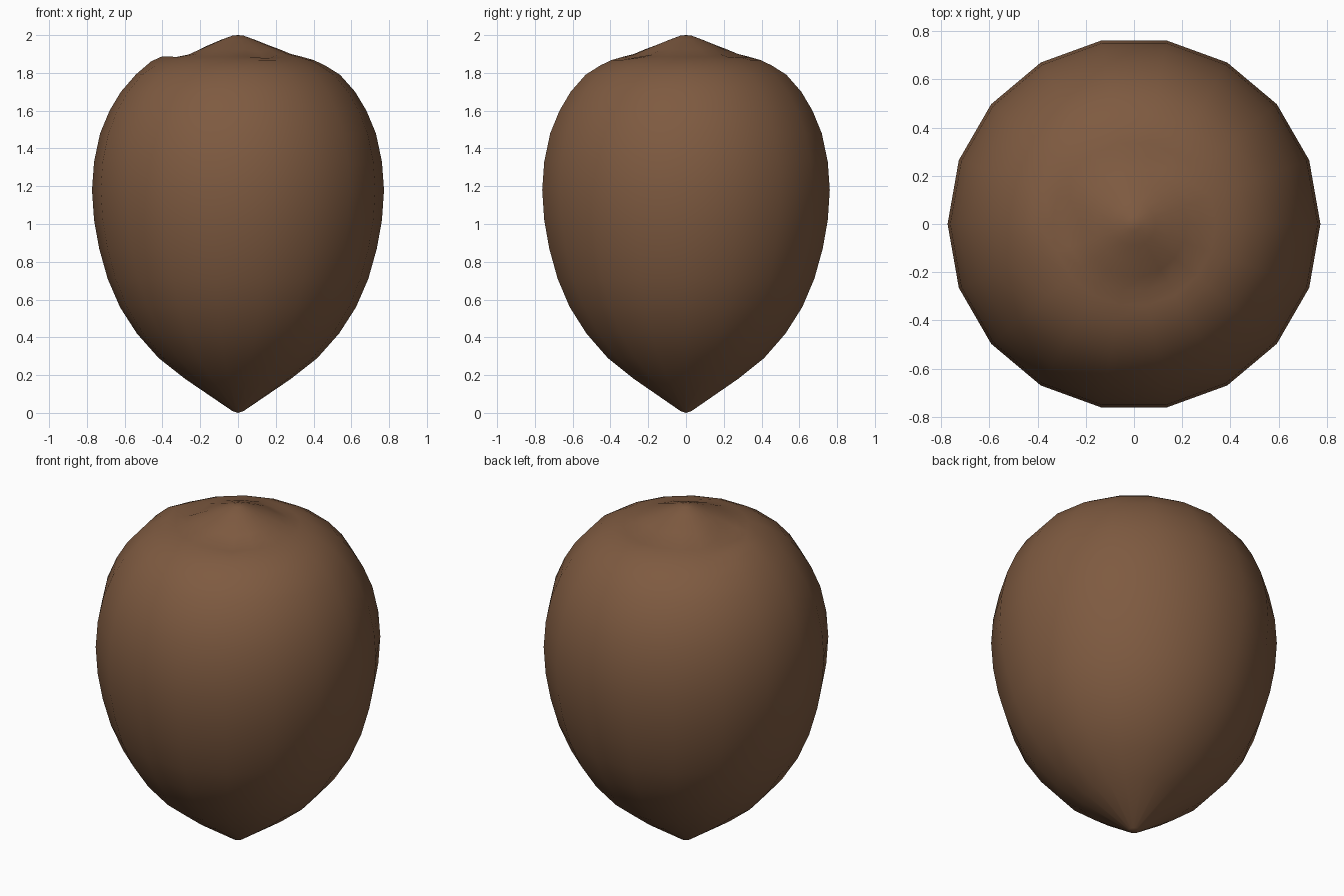
import bpy, bmesh, math

cube = bpy.data.objects.get("Cube")
if cube:
    bpy.data.objects.remove(cube, do_unlink=True)

# Husk colour
husk = bpy.data.materials.new("husk brown")
husk.use_nodes = True
color = (0.21, 0.103, 0.052, 1)
husk.diffuse_color = color
bsdf = husk.node_tree.nodes["Principled BSDF"]
bsdf.inputs["Base Color"].default_value = color
bsdf.inputs["Roughness"].default_value = 0.9

SIDES = 18
# Radius and height from the pointed base to the crown
profile = [(0.03, 0.01), (0.28, 0.18), (0.42, 0.29), (0.535, 0.42), (0.625, 0.56),
           (0.69, 0.71), (0.735, 0.87), (0.762, 1.02), (0.773, 1.18), (0.762, 1.33),
           (0.73, 1.48), (0.68, 1.60), (0.62, 1.70), (0.54, 1.79), (0.46, 1.84),
           (0.40, 1.868), (0.34, 1.885), (0.28, 1.90), (0.22, 1.925), (0.16, 1.947),
           (0.09, 1.975), (0.03, 1.997)]
# Three shallow eyes around the tip: angle in degrees
eyes = [70, 180, 300]


def bump(x, y, angle, radius, width):
    a = math.radians(angle)
    d = math.hypot(x - radius * math.cos(a), y - radius * math.sin(a))
    return math.exp(-(d / width) ** 2)


def crown_offset(x, y):
    dz = -0.022 * sum(bump(x, y, a, 0.27, 0.07) for a in eyes)
    return dz + 0.025 * bump(x, y, 180, 0.43, 0.07)


# Husk body
bm = bmesh.new()
rings = []
for r, z in profile:
    ring = []
    for i in range(SIDES):
        a = math.tau * i / SIDES
        x, y = r * math.cos(a), r * math.sin(a)
        dz = crown_offset(x, y) if z > 1.7 else 0
        ring.append(bm.verts.new((x, y, z + dz)))
    rings.append(ring)
base = bm.verts.new((0, 0, 0))
tip = bm.verts.new((0, 0, 2))
for i in range(SIDES):
    j = (i + 1) % SIDES
    bm.faces.new((base, rings[0][j], rings[0][i]))
    bm.faces.new((tip, rings[-1][i], rings[-1][j]))
    for low, high in zip(rings, rings[1:]):
        bm.faces.new((low[i], low[j], high[j], high[i]))
bmesh.ops.recalc_face_normals(bm, faces=bm.faces)
for f in bm.faces:
    f.smooth = True
mesh = bpy.data.meshes.new("coconut_husk")
bm.to_mesh(mesh)
bm.free()
mesh.materials.append(husk)
body = bpy.data.objects.new("coconut_husk", mesh)
bpy.context.collection.objects.link(body)
